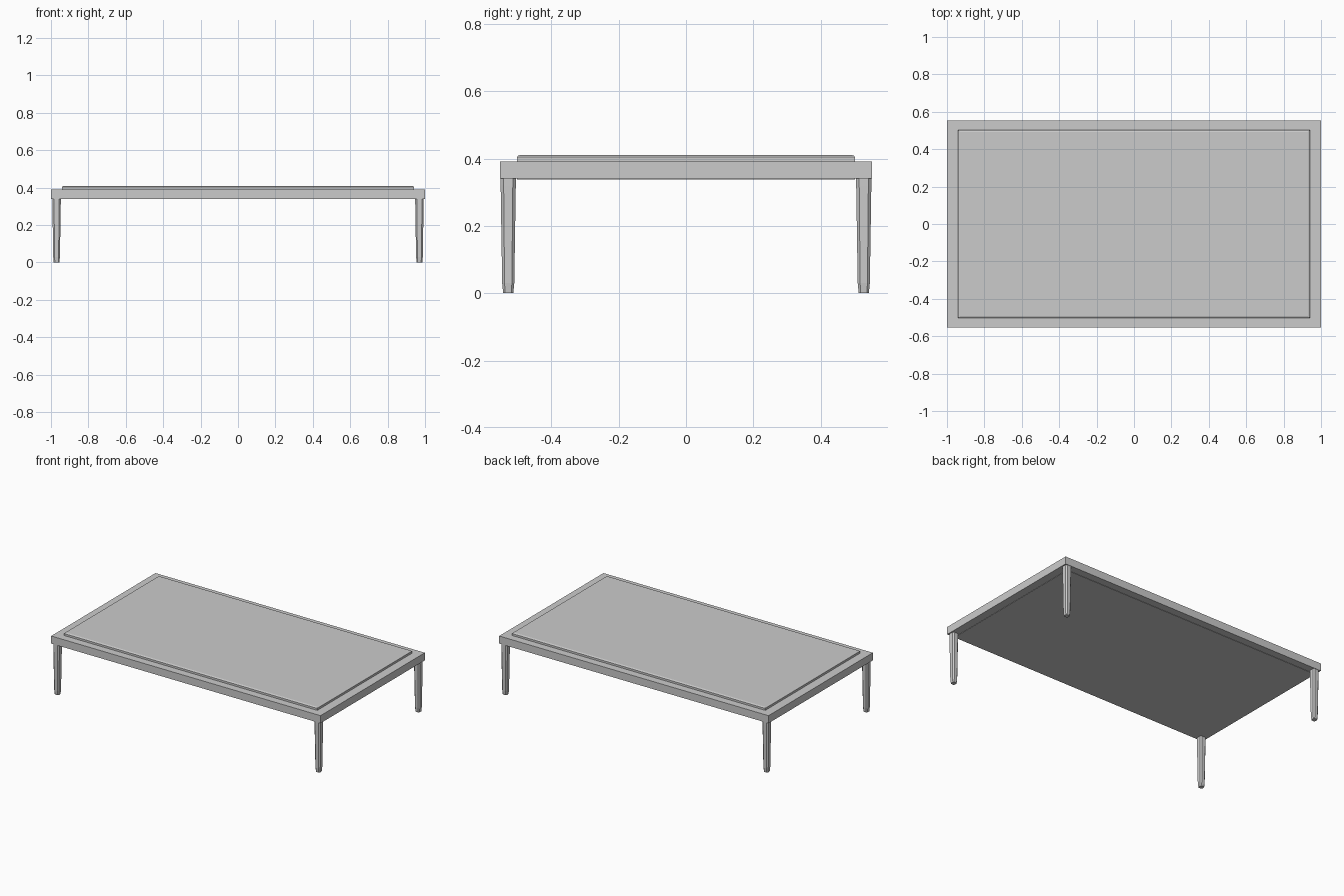
import bpy, bmesh

if "Cube" in bpy.data.objects:
    bpy.data.objects.remove(bpy.data.objects["Cube"])


def make_object(name, bm):
    bmesh.ops.recalc_face_normals(bm, faces=bm.faces[:])
    mesh = bpy.data.meshes.new(name)
    bm.to_mesh(mesh)
    bm.free()
    obj = bpy.data.objects.new(name, mesh)
    bpy.context.collection.objects.link(obj)
    return obj


def loft(name, rings):
    """Skin a stack of closed rings and cap both ends."""
    bm = bmesh.new()
    loops = [[bm.verts.new(p) for p in ring] for ring in rings]
    for a, b in zip(loops, loops[1:]):
        n = len(a)
        for i in range(n):
            j = (i + 1) % n
            bm.faces.new((a[i], a[j], b[j], b[i]))
    bm.faces.new(loops[0][::-1])
    bm.faces.new(loops[-1])
    return make_object(name, bm)


def rectangle(hx, hy, z):
    return [(-hx, -hy, z), (hx, -hy, z), (hx, hy, z), (-hx, hy, z)]


def chamfered_square(cx, cy, h, z):
    c = h * 0.6
    pts = [(-c, -h), (c, -h), (h, -c), (h, c), (c, h), (-c, h), (-h, c), (-h, -c)]
    return [(cx + x, cy + y, z) for x, y in pts]


# Outer table frame
loft("table_frame", [rectangle(1.0, 0.553, 0.34), rectangle(1.0, 0.553, 0.391)])

# Raised top panel with a softened upper edge
loft("top_panel", [rectangle(0.94, 0.502, 0.385), rectangle(0.94, 0.502, 0.404),
                   rectangle(0.937, 0.499, 0.408), rectangle(0.931, 0.493, 0.41)])

# Thin panel on the underside
loft("underside_panel", [rectangle(0.945, 0.502, 0.338), rectangle(0.945, 0.502, 0.345)])

# Four tapered legs with chamfered corners and narrowed feet
leg_profile = [(0.015, 0.0), (0.018, 0.03), (0.0225, 0.32), (0.0225, 0.345)]
for side, sx in (("left", -1), ("right", 1)):
    for end, sy in (("front", -1), ("back", 1)):
        loft(f"{end}_{side}_leg",
             [chamfered_square(0.97 * sx, 0.528 * sy, h, z) for h, z in leg_profile])
